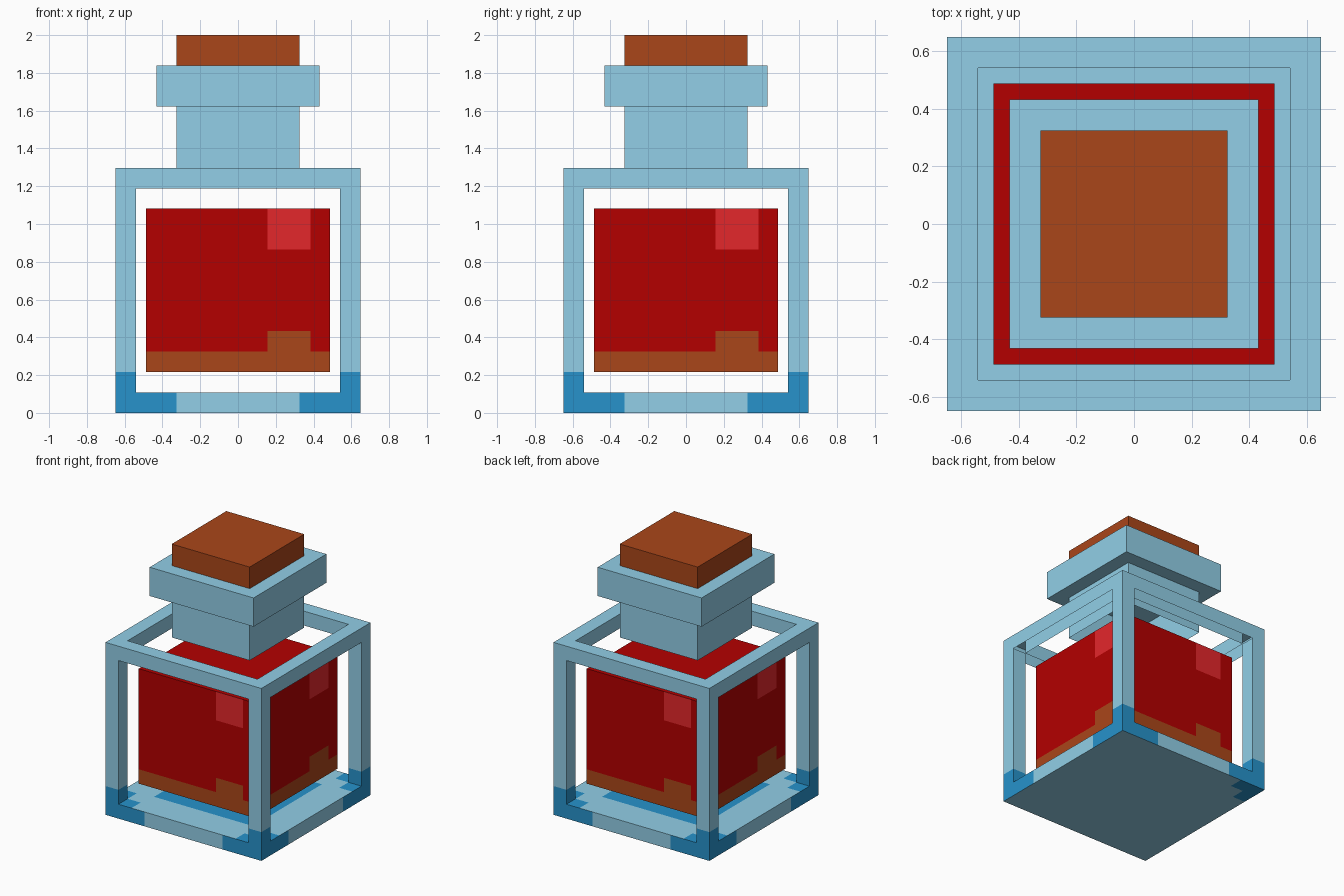
import bpy
import bmesh
from mathutils import Vector

cube = bpy.data.objects.get("Cube")
if cube:
    bpy.data.objects.remove(cube, do_unlink=True)

U = 2 / 18.5  # one block unit


def material(name, rgb):
    mat = bpy.data.materials.new(name)
    mat.use_nodes = True
    color = (*rgb, 1)
    mat.diffuse_color = color
    mat.node_tree.nodes["Principled BSDF"].inputs["Base Color"].default_value = color
    return mat


glass = material("pale blue glass", (0.29, 0.63, 0.81))
deep_glass = material("deep blue glass", (0.02, 0.29, 0.6))
red = material("red liquid", (0.456, 0.0, 0.0))
bright_red = material("bright red", (0.775, 0.02, 0.024))
brown = material("brown", (0.402, 0.061, 0.01))


def mirrored(values):
    return sorted({s * v for v in values for s in (-1, 1)})


def block_shape(name, across, heights, mats, filled=None, paint=None, is_open=None):
    """Skin the filled cells of a block grid, leaving out the open faces."""
    axes = [mirrored(across), mirrored(across), heights]
    counts = [len(a) - 1 for a in axes]

    def solid(cell):
        if any(not 0 <= c < n for c, n in zip(cell, counts)):
            return False
        mid = [(a[c] + a[c + 1]) / 2 for a, c in zip(axes, cell)]
        return filled is None or filled(*mid)

    bm = bmesh.new()
    cells = [(i, j, k) for i in range(counts[0])
             for j in range(counts[1]) for k in range(counts[2])]
    for cell in filter(solid, cells):
        for axis in range(3):
            for side in (0, 1):
                near = list(cell)
                near[axis] += 2 * side - 1
                if solid(near):
                    continue
                b, c = (axis + 1) % 3, (axis + 2) % 3
                loop = [(0, 0), (1, 0), (1, 1), (0, 1)]
                verts = []
                for db, dc in (loop if side else reversed(loop)):
                    idx = list(cell)
                    idx[axis] += side
                    idx[b] += db
                    idx[c] += dc
                    verts.append(bm.verts.new([a[i] * U for a, i in zip(axes, idx)]))
                bm.faces.new(verts)
    bmesh.ops.remove_doubles(bm, verts=bm.verts, dist=0.0001)
    bm.normal_update()
    for face in list(bm.faces):
        place = face.calc_center_median() / U
        if is_open and is_open(place, face.normal):
            bm.faces.remove(face)
        elif paint:
            face.material_index = paint(place, face.normal)
    mesh = bpy.data.meshes.new(name)
    bm.to_mesh(mesh)
    bm.free()
    for mat in mats:
        mesh.materials.append(mat)
    obj = bpy.data.objects.new(name, mesh)
    bpy.context.collection.objects.link(obj)


# Glass frame: solid floor, four posts, top ring with hollow underside
def frame_cells(x, y, z):
    edges = (abs(x) > 5) + (abs(y) > 5) + (z > 11)
    return z < 1 or edges >= 2


def frame_paint(p, n):
    low, high = sorted((abs(p.x), abs(p.y)))
    corner = high > 5 and low > 4
    if n.z < -0.5:
        return int(corner and p.x < 0 < p.y)
    if n.z > 0.5:
        return int(p.z < 2 and (high < 3.8 or corner))
    return int(p.z < 2 and (p.z > 1 or low > 3))


block_shape("bottle_frame", [3, 3.8, 4, 5, 6], [0, 1, 2, 11, 12],
            [glass, deep_glass], frame_cells, frame_paint,
            is_open=lambda p, n: n.z < -0.5 and p.z > 2)


# Liquid block: brown sediment and a bright patch on each side
def liquid_paint(p, n):
    if abs(n.z) > 0.5:
        return 0 if n.z > 0 else 2
    along = Vector((0, 0, 1)).cross(n).dot(p)
    patch = 1.45 < along < 3.55
    if p.z < 3 or (p.z < 4 and patch):
        return 2
    return int(p.z > 8 and patch)


block_shape("liquid", [1.45, 3.55, 4.5], [2, 3, 4, 8, 10],
            [red, bright_red, brown], paint=liquid_paint)

# Neck tube, lip and stopper
block_shape("neck", [3], [12, 15], [glass], is_open=lambda p, n: abs(n.z) > 0.5)
block_shape("lip", [4], [15, 17], [glass])
block_shape("stopper", [3], [17, 18.5], [brown])
